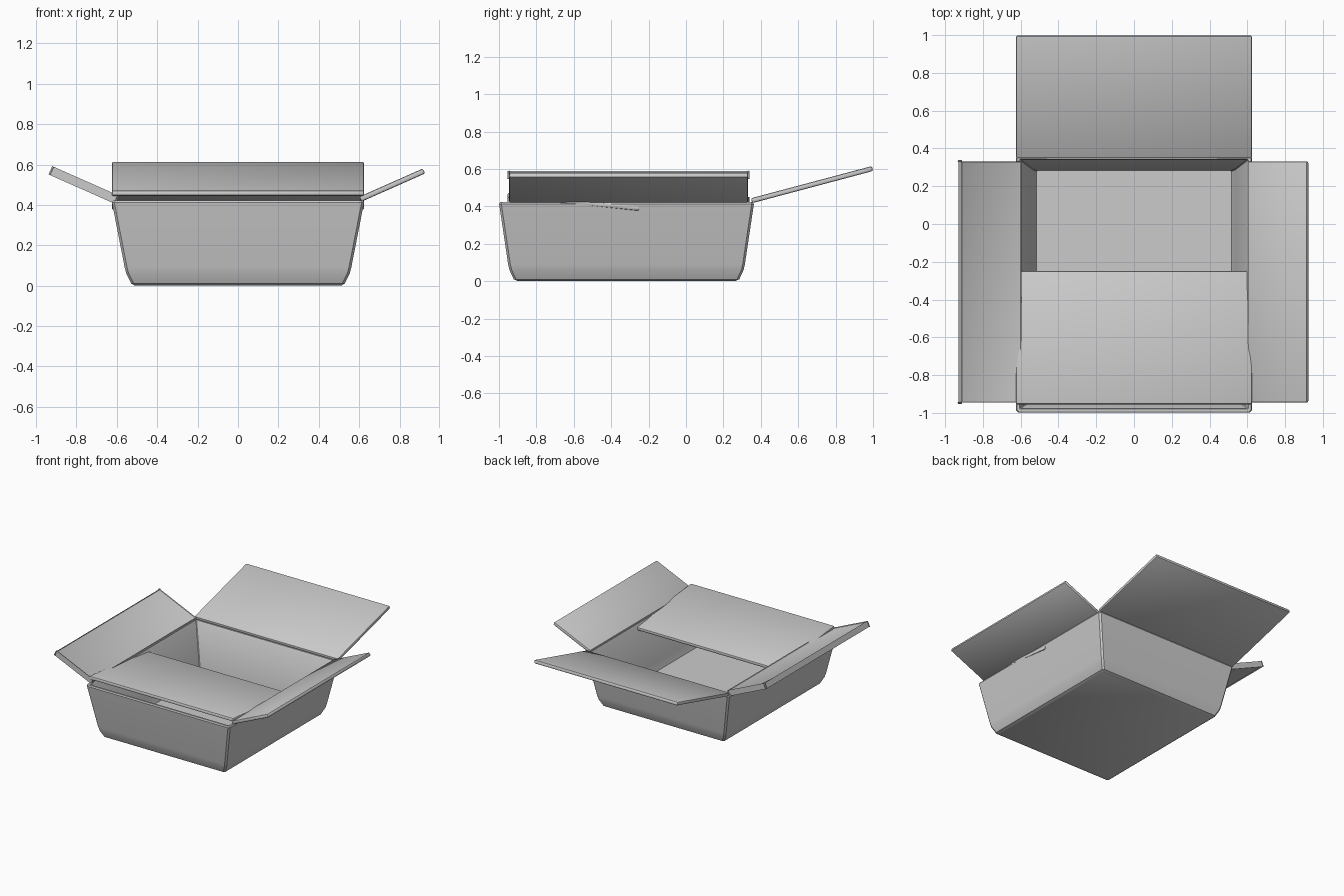
import bpy, bmesh
from math import atan2, hypot
from mathutils import Vector

if "Cube" in bpy.data.objects:
    bpy.data.objects.remove(bpy.data.objects["Cube"])

CY = -0.318  # centre of the tray in y


def finish(bm, name):
    bmesh.ops.recalc_face_normals(bm, faces=bm.faces)
    me = bpy.data.meshes.new(name)
    bm.to_mesh(me)
    bm.free()
    ob = bpy.data.objects.new(name, me)
    bpy.context.collection.objects.link(ob)
    bpy.context.view_layer.objects.active = ob
    ob.select_set(True)
    bpy.ops.object.shade_smooth_by_angle(angle=0.6)
    ob.select_set(False)
    return ob


# Tray: rings (half x, half y, z, corner cut) up the outside, over the rim, down inside
rings = [(0.510, 0.580, 0.000, 0.010), (0.528, 0.603, 0.010, 0.012),
         (0.553, 0.626, 0.060, 0.012), (0.561, 0.633, 0.090, 0.012),
         (0.624, 0.681, 0.412, 0.012), (0.619, 0.676, 0.422, 0.010),
         (0.605, 0.662, 0.422, 0.004), (0.600, 0.657, 0.415, 0.004),
         (0.537, 0.609, 0.090, 0.004), (0.515, 0.600, 0.030, 0.004)]
bm = bmesh.new()
loops = []
for hx, hy, z, c in rings:
    pts = [(hx, -hy + c), (hx, hy - c), (hx - c, hy), (-hx + c, hy),
           (-hx, hy - c), (-hx, -hy + c), (-hx + c, -hy), (hx - c, -hy)]
    loops.append([bm.verts.new((x, y + CY, z)) for x, y in pts])
for a, b in zip(loops, loops[1:]):
    for i in range(8):
        j = (i + 1) % 8
        bm.faces.new((a[i], a[j], b[j], b[i]))
bm.faces.new(loops[0])
bm.faces.new(loops[-1])
finish(bm, "box_tray")


def flap(name, start, end, width, thick=0.027):
    """Bevelled board whose centre line runs from start to end."""
    s, e = Vector(start), Vector(end)
    along = (e - s).normalized()
    side = Vector((0, 0, 1)).cross(along).normalized()
    up = along.cross(side)
    bm = bmesh.new()
    bmesh.ops.create_cube(bm, size=1)
    for v in bm.verts:
        p = v.co.copy()
        v.co = ((s + e) / 2 + along * p.x * (e - s).length
                + side * p.y * width + up * p.z * thick)
    bmesh.ops.bevel(bm, geom=bm.edges[:], offset=0.009, segments=2,
                    profile=0.5, affect='EDGES')
    return finish(bm, name)


# Flaps: back and sides open outwards, front folded in over the tray
flap("back_flap", (0, 0.350, 0.430), (0, 0.997, 0.602), 1.25)
flap("front_flap", (0, -0.955, 0.459), (0, -0.249, 0.389), 1.25)
for label, s in (("left", -1), ("right", 1)):
    flap(label + "_flap", (s * 0.605, -0.307, 0.428), (s * 0.921, -0.307, 0.568), 1.276)
